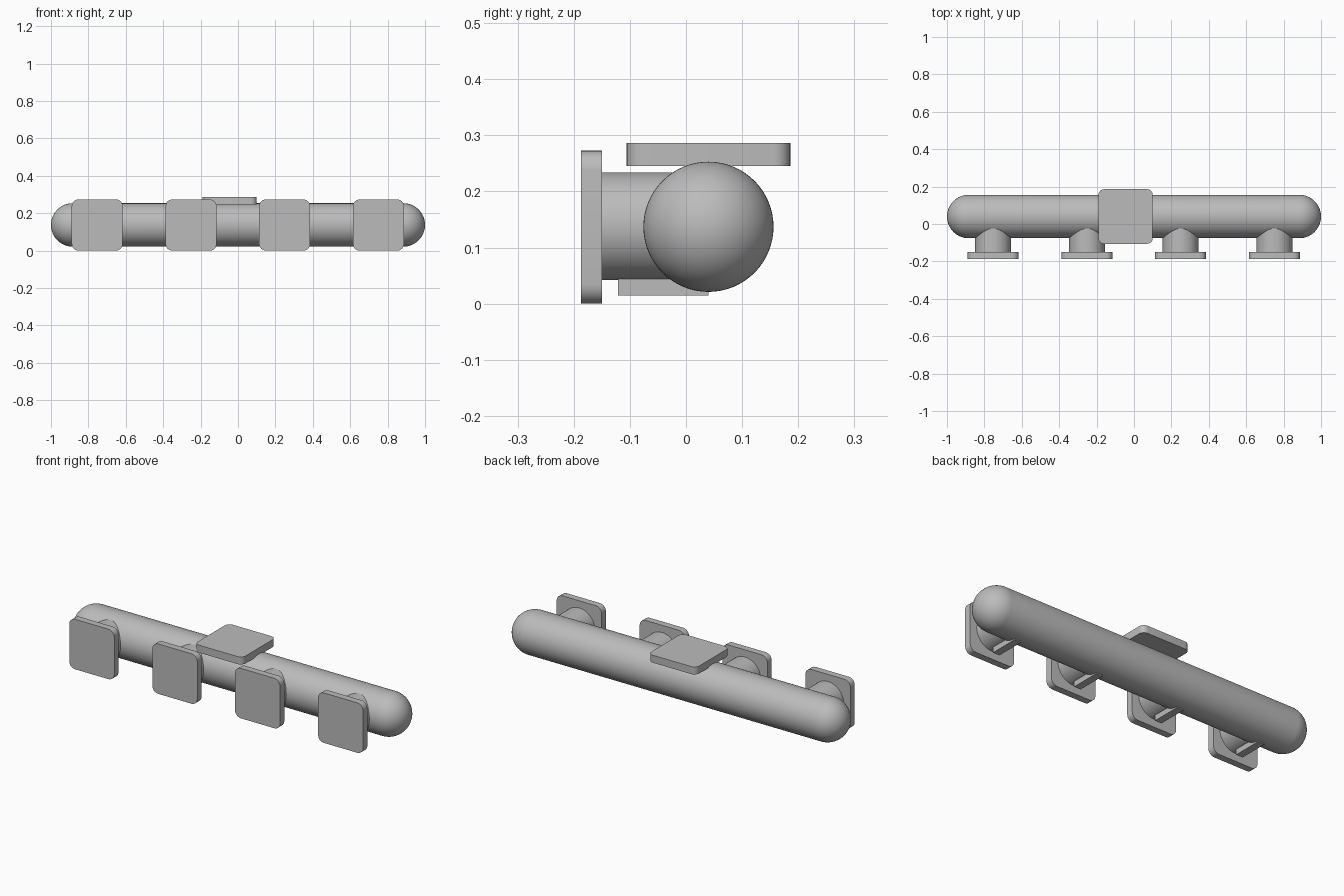
import bpy, bmesh, math
from mathutils import Matrix

cube = bpy.data.objects.get("Cube")
if cube:
    bpy.data.objects.remove(cube, do_unlink=True)

metal = bpy.data.materials.new("plain grey metal")
metal.use_nodes = True
GREY = (0.5, 0.5, 0.5, 1)
metal.diffuse_color = GREY
metal.node_tree.nodes["Principled BSDF"].inputs["Base Color"].default_value = GREY

AXIS_Y, AXIS_Z = 0.04, 0.137      # centre line of the main tube
TUBE_R, PORT_R = 0.116, 0.096


def finish(name, bm, smooth=True):
    mesh = bpy.data.meshes.new(name)
    bmesh.ops.recalc_face_normals(bm, faces=bm.faces)
    bm.to_mesh(mesh)
    bm.free()
    obj = bpy.data.objects.new(name, mesh)
    bpy.context.collection.objects.link(obj)
    mesh.materials.append(metal)
    if smooth:
        bpy.ops.object.select_all(action='DESELECT')
        obj.select_set(True)
        bpy.context.view_layer.objects.active = obj
        bpy.ops.object.shade_smooth_by_angle(angle=math.radians(35))
    return obj


def box(name, low, high, round_axis=None, radius=0.035):
    """Box between two corners; edges along round_axis are rounded."""
    bm = bmesh.new()
    bmesh.ops.create_cube(bm, size=1)
    for v in bm.verts:
        v.co = [(a + b) / 2 + c * (b - a) for a, b, c in zip(low, high, v.co)]
    if round_axis is not None:
        edges = [e for e in bm.edges
                 if abs((e.verts[0].co - e.verts[1].co).normalized()[round_axis]) > 0.9]
        bmesh.ops.bevel(bm, geom=edges, offset=radius, segments=6,
                        profile=0.5, affect='EDGES')
    return finish(name, bm, round_axis is not None)


# Main tube with round ends: a half profile spun about the x axis
bm = bmesh.new()
steps = 16
arc = [math.pi / 2 * i / steps for i in range(steps + 1)]
half = [((1 - TUBE_R) + TUBE_R * math.cos(a), TUBE_R * math.sin(a)) for a in arc]
profile = half + [(-x, r) for x, r in reversed(half)]
verts = [bm.verts.new((x, AXIS_Y, AXIS_Z + r)) for x, r in profile]
edges = [bm.edges.new(pair) for pair in zip(verts, verts[1:])]
bmesh.ops.spin(bm, geom=verts + edges, cent=(0, AXIS_Y, AXIS_Z), axis=(1, 0, 0),
               angle=math.tau, steps=64, use_duplicate=False)
bmesh.ops.remove_doubles(bm, verts=bm.verts, dist=0.0001)
finish("main_tube", bm)

# Four ports, each with a square flange and a support rib
for n, x in enumerate((-0.753, -0.251, 0.249, 0.751), 1):
    bm = bmesh.new()
    back, front = AXIS_Y, -0.16
    place = (Matrix.Translation((x, (back + front) / 2, 0.138))
             @ Matrix.Rotation(math.pi / 2, 4, 'X'))
    bmesh.ops.create_cone(bm, cap_ends=True, segments=48, radius1=PORT_R,
                          radius2=PORT_R, depth=back - front, matrix=place)
    finish(f"port_{n}", bm)
    box(f"port_flange_{n}", (x - 0.136, -0.187, 0), (x + 0.136, -0.15, 0.273), 1)
    box(f"support_rib_{n}", (x - 0.02, -0.121, 0.015), (x + 0.02, 0.04, 0.06))

# Rounded mounting plate above the tube
box("top_mounting_plate", (-0.19, -0.106, 0.245), (0.1, 0.186, 0.286), 2, 0.03)
